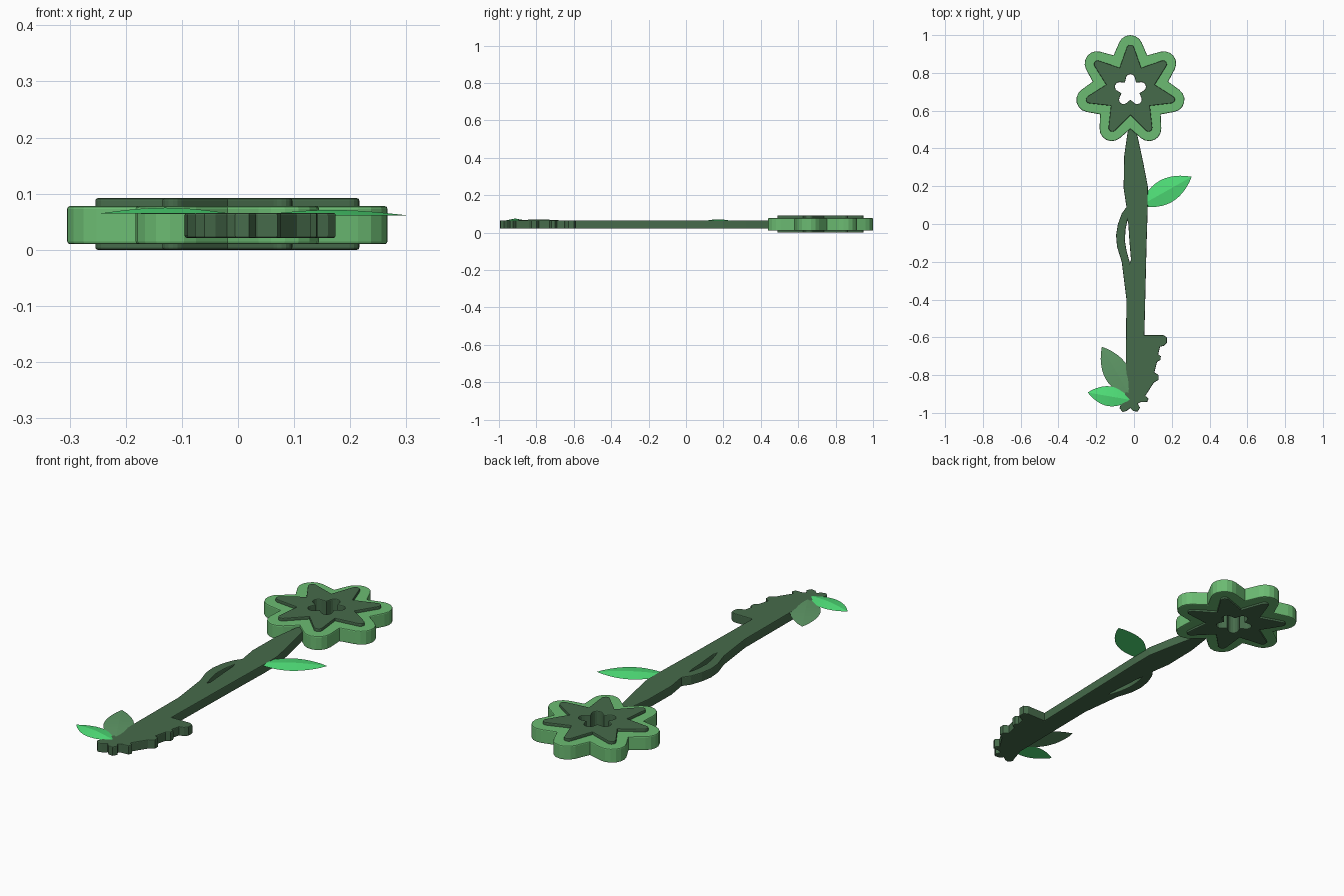
import bpy, bmesh, math
from mathutils import Vector

if "Cube" in bpy.data.objects:
    bpy.data.objects.remove(bpy.data.objects["Cube"])


def material(name, rgb):
    m = bpy.data.materials.new(name)
    m.diffuse_color = (*rgb, 1)
    m.use_nodes = True
    m.node_tree.nodes["Principled BSDF"].inputs["Base Color"].default_value = m.diffuse_color
    return m


DARK = material("stem_green", (0.062, 0.147, 0.07))
MID = material("petal_green", (0.15, 0.50, 0.17))
BRIGHT = material("leaf_green", (0.08, 0.75, 0.19))
DULL = material("dull_leaf_green", (0.115, 0.32, 0.136))
CENTRE = (-0.019, 0.708)


def plate(name, outlines, z0, z1, bevel, mat):
    """Flat plate with rounded rim; inner outlines become holes."""
    cu = bpy.data.curves.new(name, 'CURVE')
    cu.dimensions = '2D'
    cu.fill_mode = 'BOTH'
    cu.extrude = (z1 - z0) / 2 - bevel
    cu.bevel_depth = bevel
    cu.bevel_resolution = 1
    cu.offset = -bevel
    for pts in outlines:
        sp = cu.splines.new('POLY')
        sp.points.add(len(pts) - 1)
        for p, (x, y) in zip(sp.points, pts):
            p.co = (x, y, 0, 1)
        sp.use_cyclic_u = True
    tmp = bpy.data.objects.new(name + "_curve", cu)
    bpy.context.collection.objects.link(tmp)
    dg = bpy.context.evaluated_depsgraph_get()
    me = bpy.data.meshes.new_from_object(tmp.evaluated_get(dg))
    bpy.data.objects.remove(tmp)
    bm = bmesh.new()
    bm.from_mesh(me)
    bmesh.ops.remove_doubles(bm, verts=bm.verts, dist=1e-5)
    bmesh.ops.recalc_face_normals(bm, faces=bm.faces)
    for f in bm.faces:
        f.smooth = False
    bm.to_mesh(me)
    bm.free()
    me.materials.clear()
    me.materials.append(mat)
    ob = bpy.data.objects.new(name, me)
    ob.location.z = (z0 + z1) / 2
    bpy.context.collection.objects.link(ob)
    return ob


def rosette(n, tip, r, valley, span, steps=6):
    """Outline with n round-tipped points around the flower centre."""
    pts = []
    for k in range(n):
        a = math.pi / 2 + 2 * math.pi * k / n
        for i in range(steps + 1):
            b = a + math.radians(span) * (2 * i / steps - 1)
            pts.append((CENTRE[0] + (tip - r) * math.cos(a) + r * math.cos(b),
                        CENTRE[1] + (tip - r) * math.sin(a) + r * math.sin(b)))
        v = a + math.pi / n
        pts.append((CENTRE[0] + valley * math.cos(v), CENTRE[1] + valley * math.sin(v)))
    return pts


def leaf(name, base, tip, width, z0, z1, mat, n=12):
    """Thin pointed leaf with a raised midrib."""
    a, b = Vector(base), Vector(tip)
    side = (b - a).orthogonal().normalized()
    bm = bmesh.new()
    start = bm.verts.new((*a, z0))
    end = bm.verts.new((*b, z0))
    rows = []
    for i in range(1, n):
        t = i / n
        w = width / 2 * math.sin(math.pi * t) ** 0.85
        c = a.lerp(b, t)
        h = z0 + (z1 - z0) * math.sin(math.pi * t)
        rows.append([bm.verts.new((*(c + side * w), z0)),
                     bm.verts.new((*c, h)),
                     bm.verts.new((*(c - side * w), z0))])
    for p, q in zip(rows, rows[1:]):
        for i in (0, 1):
            bm.faces.new((p[i], q[i], q[i + 1], p[i + 1]))
    for i in (0, 1):
        bm.faces.new((start, rows[0][i], rows[0][i + 1]))
        bm.faces.new((end, rows[-1][i + 1], rows[-1][i]))
    # flat underside
    bm.faces.new([start] + [r[0] for r in rows] + [end] + [r[2] for r in reversed(rows)])
    bmesh.ops.recalc_face_normals(bm, faces=bm.faces)
    me = bpy.data.meshes.new(name)
    bm.to_mesh(me)
    bm.free()
    me.materials.append(mat)
    bpy.context.collection.objects.link(bpy.data.objects.new(name, me))


# Flower: pale petal ring around a dark star with a small pierced rosette
ring_hole = [(CENTRE[0] + 0.105 * math.cos(i * math.pi / 12),
              CENTRE[1] + 0.105 * math.sin(i * math.pi / 12)) for i in range(24)]
plate("petal_ring", [rosette(7, 0.292, 0.065, 0.205, 67), ring_hole],
      0.010, 0.078, 0.005, MID)
plate("flower_star", [rosette(7, 0.241, 0.020, 0.132, 70),
                      rosette(5, 0.085, 0.024, 0.05, 75)],
      0.0, 0.092, 0.004, DARK)

# Stem with looping side shoot and ragged foot
stem = [(-0.02, 0.53), (0.0, 0.52), (0.02, 0.46), (0.05, 0.32), (0.073, 0.20),
        (0.073, 0.10), (0.066, -0.13), (0.055, -0.588),
        (0.155, -0.588), (0.174, -0.60), (0.174, -0.628), (0.16, -0.644),
        (0.138, -0.65), (0.128, -0.69), (0.142, -0.70), (0.14, -0.72),
        (0.122, -0.73), (0.108, -0.785), (0.13, -0.80), (0.13, -0.825),
        (0.105, -0.84), (0.06, -0.91), (0.077, -0.925), (0.07, -0.942),
        (0.035, -0.943), (0.02, -0.952), (0.032, -0.972), (0.02, -0.993),
        (-0.005, -0.99), (-0.02, -0.975), (-0.04, -0.99), (-0.06, -0.995),
        (-0.077, -0.975), (-0.065, -0.945), (-0.045, -0.88),
        (-0.04, -0.40), (-0.065, -0.20), (-0.09, -0.12), (-0.095, -0.06),
        (-0.085, 0.0), (-0.065, 0.055), (-0.04, 0.09), (-0.055, 0.19),
        (-0.052, 0.36), (-0.035, 0.48)]
stem_gap = [(-0.035, 0.02), (-0.045, -0.03), (-0.048, -0.09), (-0.04, -0.14),
            (-0.022, -0.205), (-0.016, -0.19), (-0.025, -0.08), (-0.03, 0.0)]
plate("stem", [stem, stem_gap], 0.021, 0.066, 0.004, DARK)

# Leaves resting on the stem
leaf("upper_leaf", (0.03, 0.095), (0.305, 0.25), 0.13, 0.061, 0.071, BRIGHT)
leaf("lower_leaf_back", (-0.012, -0.925), (-0.17, -0.65), 0.135, 0.064, 0.070, DULL)
leaf("lower_leaf_front", (-0.015, -0.932), (-0.245, -0.892), 0.105, 0.065, 0.075, BRIGHT)
